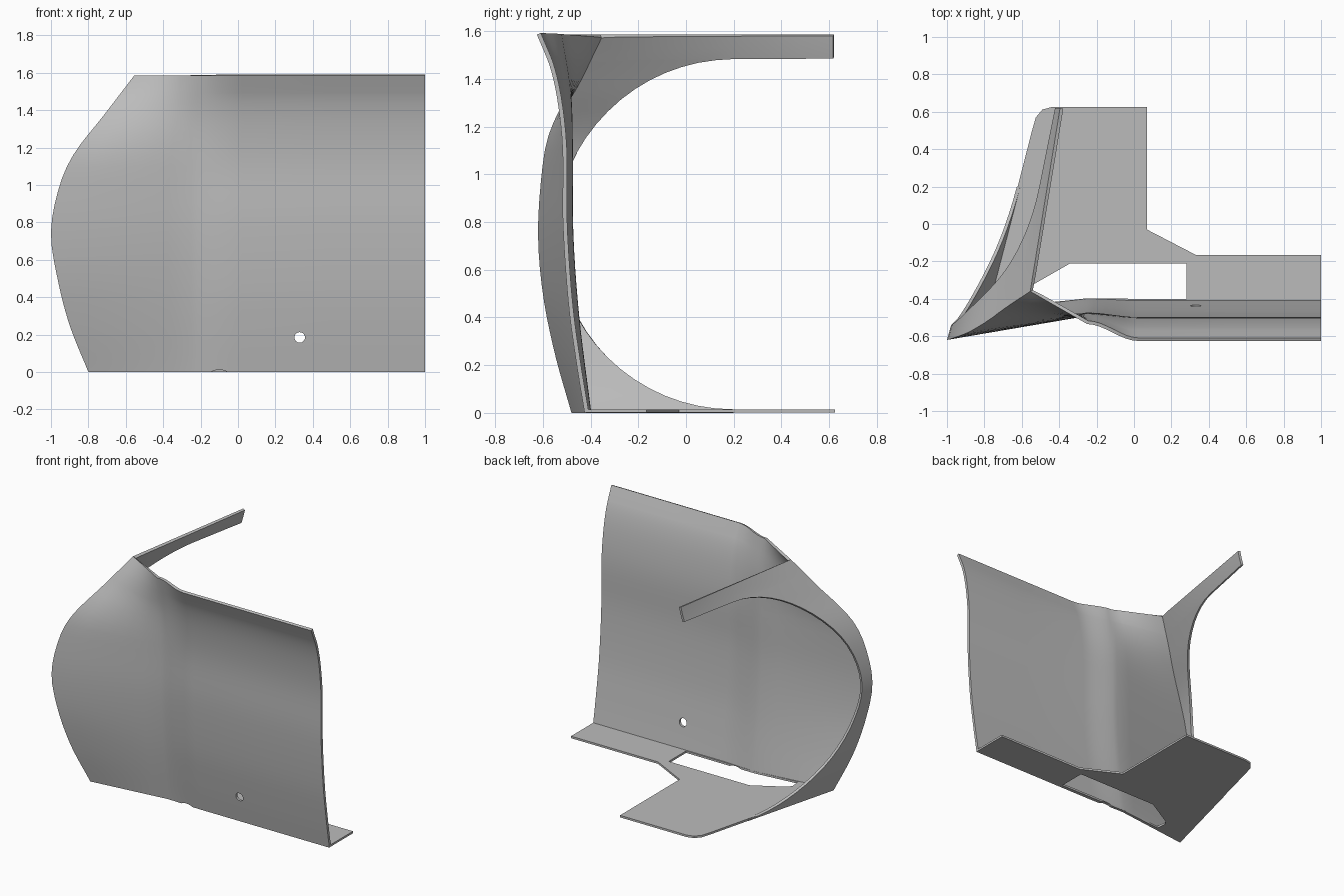
import bpy, bmesh, math
from mathutils import Vector

if "Cube" in bpy.data.objects:
    bpy.data.objects.remove(bpy.data.objects["Cube"], do_unlink=True)

grey = bpy.data.materials.new("plain_grey")
grey.use_nodes = True
grey.diffuse_color = (0.5, 0.5, 0.5, 1)
grey.node_tree.nodes["Principled BSDF"].inputs["Base Color"].default_value = (0.5, 0.5, 0.5, 1)


def smooth_curve(points):
    """Smooth interpolation through (height, value) pairs."""
    n = len(points)
    slopes = []
    for i in range(n):
        a, b = points[max(i - 1, 0)], points[min(i + 1, n - 1)]
        slopes.append((b[1] - a[1]) / (b[0] - a[0]))

    def value(z):
        i = max(k for k in range(n - 1) if z >= points[k][0] or k == 0)
        (z0, v0), (z1, v1) = points[i], points[i + 1]
        h = z1 - z0
        t = (z - z0) / h
        return (v0 * (2 * t**3 - 3 * t**2 + 1) + slopes[i] * h * (t**3 - 2 * t**2 + t)
                + v1 * (3 * t**2 - 2 * t**3) + slopes[i + 1] * h * (t**3 - t**2))
    return value


def make_object(name, bm):
    mesh = bpy.data.meshes.new(name)
    bm.to_mesh(mesh)
    bm.free()
    obj = bpy.data.objects.new(name, mesh)
    bpy.context.collection.objects.link(obj)
    mesh.materials.append(grey)
    return obj


def apply_modifier(obj, mod):
    bpy.ops.object.select_all(action="DESELECT")
    bpy.context.view_layer.objects.active = obj
    obj.select_set(True)
    bpy.ops.object.modifier_apply(modifier=mod.name)


def prism(name, outline, depth):
    """Extrude a closed outline of 3D points along the depth vector."""
    bm = bmesh.new()
    face = bm.faces.new([bm.verts.new(p) for p in outline])
    ext = bmesh.ops.extrude_face_region(bm, geom=[face])
    moved = [g for g in ext["geom"] if isinstance(g, bmesh.types.BMVert)]
    bmesh.ops.translate(bm, vec=Vector(depth), verts=moved)
    bmesh.ops.recalc_face_normals(bm, faces=bm.faces)
    return make_object(name, bm)


def cut(obj, cutter):
    cutter.hide_render = True
    mod = obj.modifiers.new("cut", "BOOLEAN")
    mod.operation = "DIFFERENCE"
    mod.solver = "EXACT"
    mod.object = cutter
    apply_modifier(obj, mod)
    bpy.data.objects.remove(cutter, do_unlink=True)


def round_cutter(x, z, radius):
    ring = [(x + radius * math.cos(a * math.pi / 16), -0.8, z + radius * math.sin(a * math.pi / 16))
            for a in range(32)]
    return prism("round_cutter", ring, (0, 0.5, 0))


# Guide curves by height: corner ridge, shallow crease, straight front and side slant
TOP = 1.585
corner_x = smooth_curve([(0, -.8), (.25, -.9), (.5, -.965), (.75, -1), (1, -.953),
                         (1.17, -.875), (1.37, -.72), (TOP, -.555)])
corner_y = smooth_curve([(0, -.48), (.25, -.55), (.5, -.6), (.75, -.62), (1, -.605),
                         (1.15, -.58), (1.27, -.53), (1.4, -.455), (TOP, -.36)])
crease_y = smooth_curve([(0, -.415), (.4, -.465), (.75, -.49), (1.1, -.492), (1.35, -.5), (TOP, -.535)])
front_y = smooth_curve([(0, -.425), (.2, -.458), (.45, -.492), (.8, -.516), (1.1, -.517),
                        (1.3, -.537), (1.45, -.57), (TOP, -.625)])
slant = smooth_curve([(0, .26), (.75, .28), (1.2, .25), (1.49, .2), (TOP, .163)])

# Wrapped shell: front panel, corner, side panel with round opening, and top strap
RADIUS, MID, OPEN_Y, BACK = .74, .75, .2, .62
STEPS = 32
rows = [0] + [MID - RADIUS * math.cos(math.pi * i / STEPS) for i in range(STEPS + 1)] + [1.535, TOP]
bm = bmesh.new()
grid = []
for z in rows:
    cx, cy, ky, fy = corner_x(z), corner_y(z), crease_y(z), front_y(z)
    line = [(1, fy), (.5, fy)]
    for i in range(9):
        t = i / 8
        blend = t * t * (3 - 2 * t)
        line.append((.02 - .27 * t, fy + (ky - fy) * blend))
    line += [(-.25 + (cx + .25) * i / 6, ky + (cy - ky) * i / 6) for i in range(1, 7)]
    reach = max(RADIUS**2 - (z - MID)**2, 0) ** .5
    rim = OPEN_Y - reach
    ys = [cy + (rim - cy) * i / 6 for i in range(1, 7)]
    if z > MID + RADIUS - .001:
        ys += [OPEN_Y + (BACK - OPEN_Y) * i / 3 for i in range(1, 4)]
    line += [(cx + (y - cy) * slant(z), y) for y in ys]
    grid.append([bm.verts.new((x, y, z)) for x, y in line])
for low, high in zip(grid, grid[1:]):
    for j in range(min(len(low), len(high)) - 1):
        bm.faces.new((low[j], high[j], high[j + 1], low[j + 1]))
shell = make_object("curved_shell", bm)
solid = shell.modifiers.new("thickness", "SOLIDIFY")
solid.thickness = .018
solid.offset = -1
solid.use_even_offset = True
apply_modifier(shell, solid)

# Round hole and small arched notch at the foot of the front
cut(shell, round_cutter(.33, .185, .028))
cut(shell, round_cutter(-.1, -.078, .09))

# Floor plate with rounded back corner and angled step
outline = [(1, -.415), (1, -.165), (.33, -.165), (.07, -.03), (.07, .625), (-.44, .625),
           (-.49, .612), (-.525, .57), (-.545, .5), (-.795, -.475), (-.25, -.408), (0, -.415)]
floor = prism("floor_plate", [(x, y, .001) for x, y in outline], (0, 0, .014))
slot = [(.28, -.402), (.28, -.21), (-.34, -.21), (-.55, -.33), (-.57, -.36), (-.56, -.43), (-.25, -.398)]
cut(floor, prism("slot_cutter", [(x, y, -.1) for x, y in slot], (0, 0, .2)))
# Clear the floor lip in front of the slot beside the notch
cut(floor, round_cutter(-.1, -.078, .09))

for obj in (shell, floor):
    bpy.ops.object.select_all(action="DESELECT")
    bpy.context.view_layer.objects.active = obj
    obj.select_set(True)
    bpy.ops.object.shade_smooth_by_angle(angle=math.radians(30))
